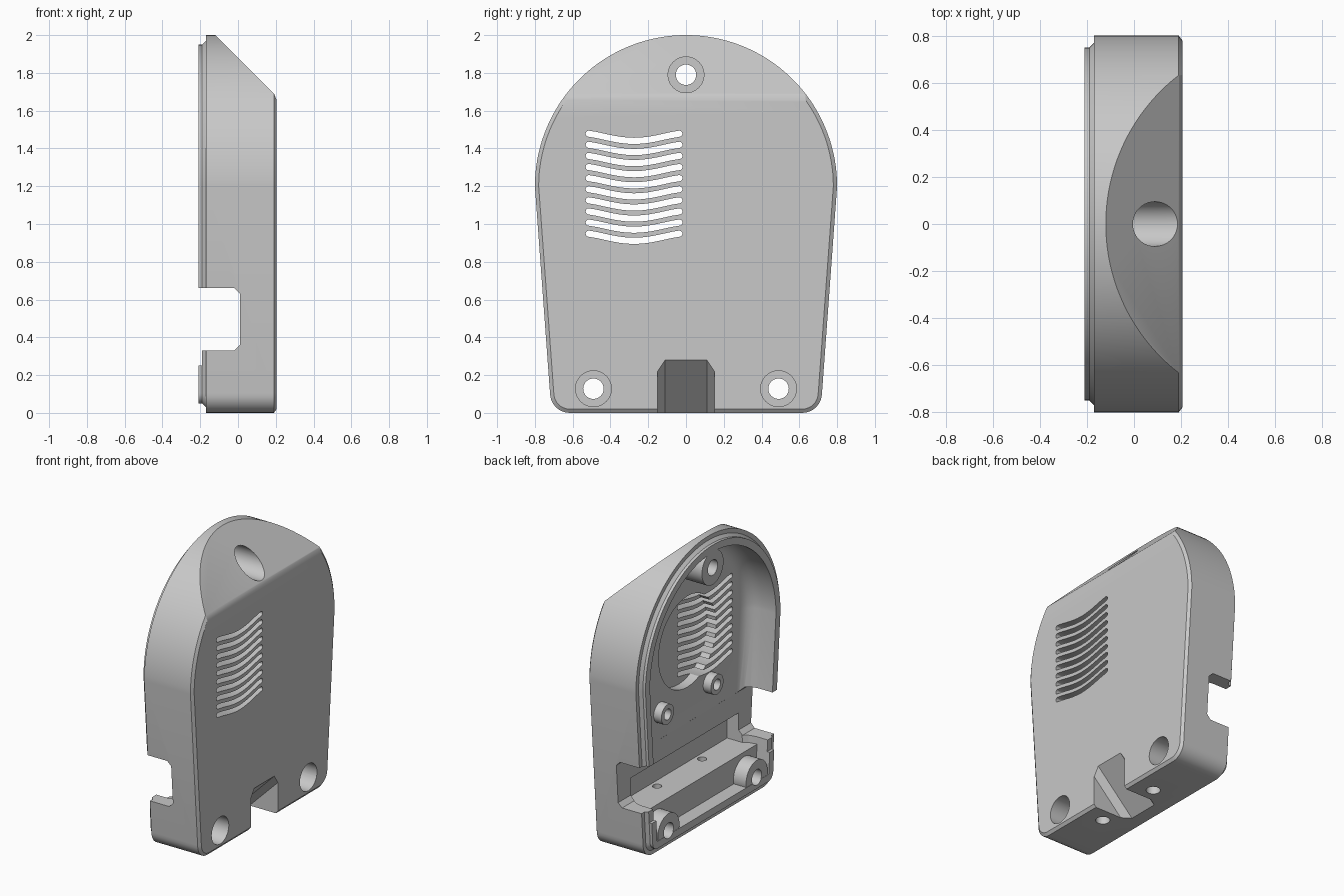
import bpy, bmesh
from math import sin, cos, pi, radians
from mathutils import Vector

if "Cube" in bpy.data.objects:
    bpy.data.objects.remove(bpy.data.objects["Cube"], do_unlink=True)

grey = bpy.data.materials.new("plain grey")
grey.use_nodes = True
COLOUR = (0.58, 0.58, 0.58, 1)
grey.diffuse_color = COLOUR
grey.node_tree.nodes["Principled BSDF"].inputs["Base Color"].default_value = COLOUR


def finish(name, bm):
    bmesh.ops.recalc_face_normals(bm, faces=bm.faces)
    mesh = bpy.data.meshes.new(name)
    bm.to_mesh(mesh)
    bm.free()
    mesh.materials.append(grey)
    ob = bpy.data.objects.new(name, mesh)
    bpy.context.collection.objects.link(ob)
    return ob


def add_loft(bm, rings):
    """Closed solid skinned through rings of equal point count."""
    rows = [[bm.verts.new(p) for p in ring] for ring in rings]
    n = len(rows[0])
    for a, b in zip(rows, rows[1:]):
        for i in range(n):
            j = (i + 1) % n
            bm.faces.new((a[i], a[j], b[j], b[i]))
    bm.faces.new(rows[0])
    bm.faces.new(rows[-1])


def loft(name, rings, planes=()):
    bm = bmesh.new()
    add_loft(bm, rings)
    for co, no in planes:
        bmesh.ops.bisect_plane(bm, geom=bm.verts[:] + bm.edges[:] + bm.faces[:],
                               plane_co=co, plane_no=no, clear_outer=True)
        bmesh.ops.holes_fill(bm, edges=[e for e in bm.edges if e.is_boundary], sides=0)
    return finish(name, bm)


def outline(x, d=0.0):
    """Arched outline in the yz plane, moved inward by d."""
    pts = [(x, (0.8 - d) * cos(pi * i / 72), 1.2 + (0.8 - d) * sin(pi * i / 72))
           for i in range(73)]
    r = max(0.105 - d, 0.004)
    cy, cz = 0.72 - d - r, d + r
    for side, start in ((-1, pi), (1, 1.5 * pi)):
        for i in range(9):
            a = start + pi / 2 * i / 8
            pts.append((x, side * cy + r * cos(a), cz + r * sin(a)))
    return pts


def circle(x, y, z, r, n=40):
    return [(x, y + r * cos(2 * pi * i / n), z + r * sin(2 * pi * i / n)) for i in range(n)]


def rod(name, y, z, r, x0, x1):
    return loft(name, [circle(x0, y, z, r), circle(x1, y, z, r)])


def upright_rod(name, x, y, r, z0, z1):
    return loft(name, [[(x + b, y + c, z) for _, b, c in circle(0, 0, 0, r, 24)]
                       for z in (z0, z1)])


def box(name, x, y, z):
    return loft(name, [[(i, y[0], z[0]), (i, y[1], z[0]), (i, y[1], z[1]), (i, y[0], z[1])]
                       for i in x])


def combine(target, tool, operation="DIFFERENCE"):
    mod = target.modifiers.new("cut", "BOOLEAN")
    mod.operation, mod.solver, mod.object = operation, "EXACT", tool
    bpy.context.view_layer.objects.active = target
    bpy.ops.object.modifier_apply(modifier=mod.name)
    bpy.data.objects.remove(tool, do_unlink=True)


# Outer body with chamfered front edge and sloped top
slope = Vector((1, 0, 1))
shell = loft("shell", [outline(-0.17), outline(0.19), outline(0.205, 0.02)],
             [(Vector((0.2, 0, 1.68)), slope),
              (Vector((0.197, 0, 1.675)), Vector((0.92, 0, 0.38)))])
# Flared lip round the open back
combine(shell, loft("lip", [outline(-0.21, 0.05), outline(-0.19, 0.05), outline(-0.17, 0.03),
                            outline(-0.14, 0.05)]), "UNION")

# Inner hollow, with a rounded corner between wall and floor
hollow = loft("hollow", [outline(-0.3, 0.1), outline(-0.1, 0.1), outline(-0.05, 0.11),
                         outline(-0.015, 0.135), outline(0.004, 0.165), outline(0.01, 0.2)],
              [(Vector((0.11, 0, 1.65)), slope)])
combine(hollow, box("trough", (-0.25, -0.05), (-0.6, 0.6), (0.1, 0.4)), "UNION")
combine(hollow, rod("round_recess", -0.03, 1.2, 0.32, -0.04, 0.08), "UNION")
combine(hollow, box("pocket", (-0.05, 0.1), (-0.6, 0.6), (0.2, 0.48)), "UNION")

# Shelf, screw bosses and standoffs stay solid inside the hollow
SCREWS = [(0, 1.79), (-0.49, 0.128), (0.49, 0.128)]
POSTS = [(-0.275, 0.82), (0.275, 0.82)]
combine(hollow, box("shelf", (-0.11, 0.3), (-0.9, 0.9), (-0.1, 0.28)))
for y, z in SCREWS:
    combine(hollow, rod("boss", y, z, 0.12, -0.208, 0.3))
for y, z in POSTS:
    combine(hollow, rod("standoff", y, z, 0.07, -0.05, 0.3))
combine(shell, hollow)

# Screw holes with deep counterbores, and blind standoff holes
for y, z in SCREWS:
    combine(shell, rod("screw_hole", y, z, 0.054, -0.4, 0.4))
    combine(shell, rod("counterbore", y, z, 0.095, -0.1, 0.4))
for y, z in POSTS:
    combine(shell, rod("post_hole", y, z, 0.038, -0.1, 0.1))

# Holes up through the shelf
for y in (-0.25, 0.25):
    combine(shell, upright_rod("shelf_hole", 0.05, y, 0.03, -0.1, 0.4))
    combine(shell, upright_rod("shelf_hole_wide", 0.05, y, 0.046, -0.1, 0.18))

# Sloped cable notch at the bottom of the front
notch = [(-0.15, -0.5), (-0.15, 0.22), (-0.11, 0.28), (0.11, 0.28), (0.15, 0.22), (0.15, -0.5)]
combine(shell, loft("cable_notch", [[(x, y, z + x - 0.205) for y, z in notch]
                                    for x in (0.3, -0.15)]))

# Side openings and the lowered lip below them
opening = [(-0.3, 0.33), (-0.02, 0.33), (0.01, 0.36), (0.01, 0.63), (-0.02, 0.66), (-0.3, 0.66)]
combine(shell, loft("side_opening", [[(x + 0.001, y, z) for x, z in opening] for y in (-1, 1)]))
combine(shell, box("lip_gap", (-0.3, -0.19), (-1, 1), (0.25, 0.4)))


def slot(x, z):
    """Sagging slot with round ends."""
    r, half, n = 0.0165, 0.24, 12
    top, low = [], []
    for i in range(n + 1):
        t = -1 + 2 * i / n
        mid = z - 0.038 * cos(pi * t / 2) ** 1.3 if abs(t) < 1 else z
        top.append((x, -0.275 + half * t, mid + r))
        low.append((x, -0.275 + half * t, mid - r))
    caps = [[(x, -0.275 + s * (half + r * sin(pi * k / 6)), z + s * r * cos(pi * k / 6))
             for k in range(1, 6)] for s in (1, -1)]
    return top + caps[0] + low[::-1] + caps[1]


# Vent grille
bm = bmesh.new()
for i in range(10):
    z = 1.478 - 0.0588 * i
    add_loft(bm, [slot(-0.08, z), slot(0.3, z)])
combine(shell, finish("vents", bm))

# Smooth curved walls, keep edges crisp
bpy.ops.object.select_all(action="DESELECT")
shell.select_set(True)
bpy.context.view_layer.objects.active = shell
bpy.ops.object.shade_smooth_by_angle(angle=radians(25))
